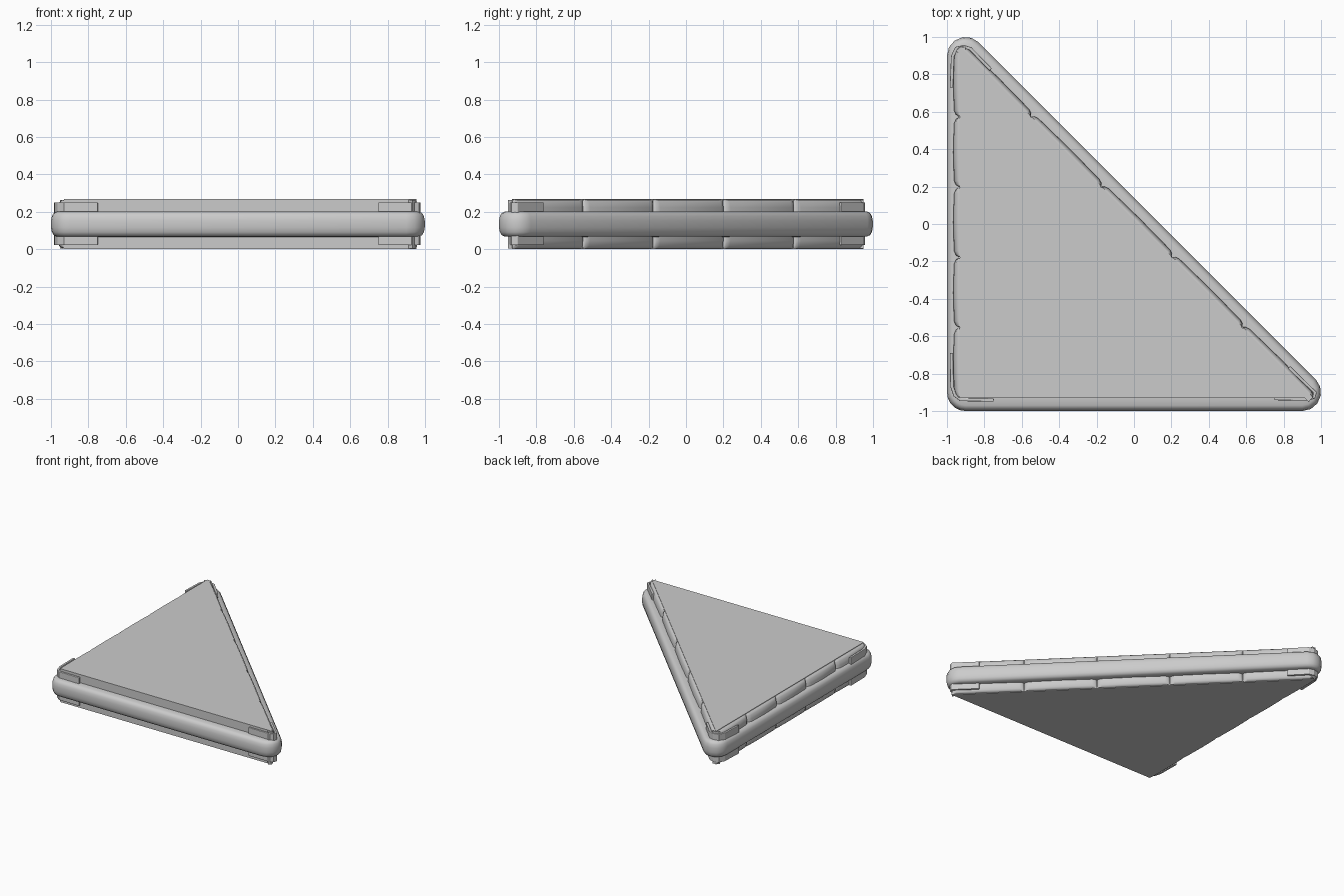
import bpy, bmesh, math
from mathutils import Vector

if "Cube" in bpy.data.objects:
    bpy.data.objects.remove(bpy.data.objects["Cube"])

H = 0.268            # overall height
MID = H / 2


def finish(name, bm, smooth=None):
    bmesh.ops.recalc_face_normals(bm, faces=bm.faces)
    me = bpy.data.meshes.new(name)
    bm.to_mesh(me)
    bm.free()
    ob = bpy.data.objects.new(name, me)
    bpy.context.collection.objects.link(ob)
    if smooth:
        bpy.ops.object.select_all(action='DESELECT')
        ob.select_set(True)
        bpy.context.view_layer.objects.active = ob
        bpy.ops.object.shade_smooth_by_angle(angle=math.radians(smooth))
    return ob


def loft(name, rings, smooth=None):
    """Skin closed rings of equal length and cap both ends."""
    bm = bmesh.new()
    vs = [[bm.verts.new(p) for p in r] for r in rings]
    n = len(rings[0])
    for a, b in zip(vs, vs[1:]):
        for i in range(n):
            j = (i + 1) % n
            bm.faces.new((a[i], a[j], b[j], b[i]))
    bm.faces.new(vs[0][::-1])
    bm.faces.new(vs[-1])
    return finish(name, bm, smooth)


def rounded_triangle(r, z, seg=5):
    """Right triangle with round corners of radius r around fixed centres."""
    c = 0.9
    pts = []
    for (x, y), a0, a1 in (((-c, -c), 180, 270), ((c, -c), 270, 405), ((-c, c), 45, 180)):
        for i in range(seg + 1):
            a = math.radians(a0 + (a1 - a0) * i / seg)
            pts.append((x + r * math.cos(a), y + r * math.sin(a), z))
    return pts


# core slab
A, B, C = Vector((-0.93, -0.93)), Vector((0.955, -0.93)), Vector((-0.93, 0.948))
loft("slab", [[(p.x, p.y, z) for p in (A, B, C)] for z in (0, H)])

# bulging band around the middle
half = [(0.030, -0.068), (0.070, -0.066), (0.085, -0.059), (0.095, -0.043), (0.1, -0.018)]
section = half + [(r, -z) for r, z in reversed(half)]
loft("band", [rounded_triangle(r, MID + z) for r, z in section], smooth=50)


# rows of pillow-shaped panels on two sides
def panel(name, p, q, bulge):
    d = (q - p).normalized()
    out = Vector((d.y, -d.x))
    length = (q - p).length
    plan = [(0, -0.03), (0.002, 0.2), (0.012, 0.6), (0.035, 0.88), (length / 2, 1.0),
            (length - 0.035, 0.88), (length - 0.012, 0.6), (length - 0.002, 0.2), (length, -0.03)]
    rings = []
    for z, s in ((0.004, 0.25), (0.018, 0.7), (0.045, 0.95), (MID, 1.0),
                 (H - 0.045, 0.95), (H - 0.018, 0.7), (H - 0.004, 0.25)):
        ring = []
        for u, v in plan:
            w = v * s * bulge if v > 0 else v
            pt = p + d * u + out * w
            ring.append((pt.x, pt.y, z))
        rings.append(ring)
    loft(name, rings, smooth=50)


for side, p, q, bulge in (("long", B, C, 0.028), ("left", C, A, 0.038)):
    for i in range(5):
        panel(f"{side}_side_panel_{i + 1}", p.lerp(q, i / 5), p.lerp(q, (i + 1) / 5), bulge)


# thin guards wrapping each corner
def corner_guard(name, pts):
    bm = bmesh.new()
    lo, hi = ([bm.verts.new((x, y, z)) for x, y in pts] for z in (0.022, H - 0.018))
    for i in range(len(pts) - 1):
        bm.faces.new((lo[i], lo[i + 1], hi[i + 1], hi[i]))
    me = bpy.data.meshes.new(name)
    bm.to_mesh(me)
    bm.free()
    ob = bpy.data.objects.new(name, me)
    bpy.context.collection.objects.link(ob)
    sol = ob.modifiers.new("thickness", 'SOLIDIFY')
    sol.thickness, sol.offset = 0.018, -1
    bev = ob.modifiers.new("soft_edges", 'BEVEL')
    bev.width, bev.segments, bev.limit_method = 0.004, 2, 'ANGLE'
    bev.angle_limit = math.radians(60)


corner_guard("corner_guard_front_left",
             [(-0.985, -0.69), (-0.982, -0.87), (-0.965, -0.92), (-0.93, -0.947), (-0.75, -0.95)])
corner_guard("corner_guard_front_right",
             [(0.75, -0.942), (0.93, -0.945), (0.968, -0.932), (0.978, -0.9), (0.835, -0.76)])
corner_guard("corner_guard_back",
             [(-0.76, 0.832), (-0.87, 0.945), (-0.91, 0.957), (-0.955, 0.947), (-0.978, 0.9), (-0.985, 0.73)])
